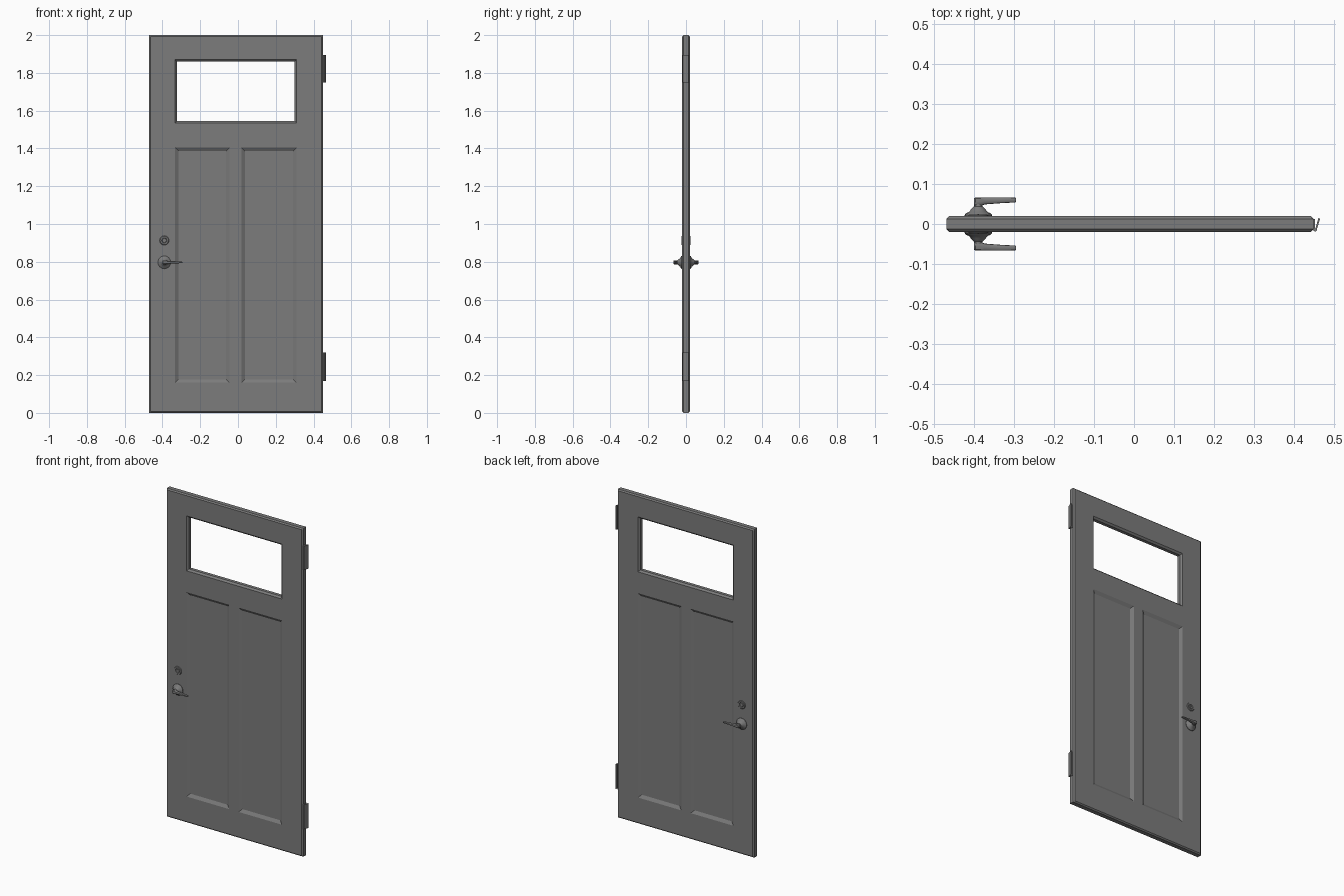
import bpy, bmesh, math

if "Cube" in bpy.data.objects:
    bpy.data.objects.remove(bpy.data.objects["Cube"])

grey = bpy.data.materials.new("dark grey")
grey.diffuse_color = (0.2, 0.2, 0.2, 1)
grey.use_nodes = True
grey.node_tree.nodes["Principled BSDF"].inputs["Base Color"].default_value = grey.diffuse_color


def finish(name, bm, smooth=False):
    """Turn a bmesh into a named object."""
    bmesh.ops.recalc_face_normals(bm, faces=bm.faces)
    me = bpy.data.meshes.new(name)
    bm.to_mesh(me)
    bm.free()
    me.materials.append(grey)
    ob = bpy.data.objects.new(name, me)
    bpy.context.collection.objects.link(ob)
    if smooth:
        bpy.ops.object.select_all(action='DESELECT')
        ob.select_set(True)
        bpy.context.view_layer.objects.active = ob
        bpy.ops.object.shade_smooth_by_angle(angle=math.radians(35))
    return ob


def loft(bm, rings):
    """Skin closed rings of points and cap both ends."""
    rows = [[bm.verts.new(p) for p in r] for r in rings]
    n = len(rows[0])
    for a, b in zip(rows, rows[1:]):
        for i in range(n):
            j = (i + 1) % n
            bm.faces.new((a[i], a[j], b[j], b[i]))
    bm.faces.new(rows[0])
    bm.faces.new(rows[-1])


def lathe(name, profile, x, z, side, n=24):
    """Turned part about the y axis; profile is (radius, height)."""
    bm = bmesh.new()
    loft(bm, [[(x + r * math.cos(2 * math.pi * i / n), side * h,
                z + r * math.sin(2 * math.pi * i / n)) for i in range(n)]
              for r, h in profile])
    return finish(name, bm, True)


# Door slab: a grid on each side, with chamfered border, joined at the rim
T, C = 0.02, 0.007
XS = [-0.47, -0.47 + C, -0.333, -0.045, 0.018, 0.31, 0.45 - C, 0.45]
ZS = [0, C, 0.16, 1.405, 1.535, 1.87, 2 - C, 2]
bm = bmesh.new()
panels, windows, grids = [], [], []
for side in (-1, 1):
    g = [[bm.verts.new((x, side * (T - C if i in (0, 7) or k in (0, 7) else T), z))
          for k, z in enumerate(ZS)] for i, x in enumerate(XS)]
    grids.append(g)
    window = []
    for i in range(7):
        for k in range(7):
            f = bm.faces.new((g[i][k], g[i + 1][k], g[i + 1][k + 1], g[i][k + 1]))
            if k == 2 and i in (2, 4):
                panels.append([f])
            if k == 4 and 2 <= i <= 4:
                window.append(f)
    windows.append(window)
bmesh.ops.bridge_loops(bm, edges=[e for e in bm.edges if e.is_boundary])
bmesh.ops.recalc_face_normals(bm, faces=bm.faces)
bm.normal_update()

# Sunk panels with sloped borders, and the sloped window frame
for p in panels:
    bmesh.ops.inset_region(bm, faces=p, thickness=0.018, depth=-0.011, use_even_offset=True)
for w in windows:
    bmesh.ops.inset_region(bm, faces=w, thickness=0.010, depth=-0.010, use_even_offset=True)
bmesh.ops.delete(bm, geom=[f for w in windows for f in w], context='FACES')
bmesh.ops.bridge_loops(bm, edges=[e for e in bm.edges if e.is_boundary])
finish("door_slab", bm)

# Lever handles and locks, mirrored front and back
HX, HZ, LZ = -0.39, 0.797, 0.913
ROSE = [(.034, .017), (.034, .023), (.031, .027), (.023, .030),
        (.018, .037), (.011, .044), (.010, .052)]
LOCK = [(.025, .017), (.025, .021), (.022, .024), (.014, .024), (.012, .0215), (.0105, .0235)]
# lever sections: x, inner y, outer y, half height
LEVER = [(-.401, .047, .064, .008), (-.397, .045, .067, .011), (-.384, .045, .067, .011),
         (-.374, .049, .067, .008), (-.335, .052, .067, .006), (-.298, .054, .066, .004),
         (-.295, .056, .065, .003)]
for side, word in ((-1, "front"), (1, "back")):
    lathe(word + "_handle_rose", ROSE, HX, HZ, side)
    lathe(word + "_lock_ring", LOCK, HX, LZ, side)
    bm = bmesh.new()
    rings = []
    for x, y0, y1, h in LEVER:
        m, d = (y0 + y1) / 2, (y1 - y0) / 2
        ring = []
        for a in range(12):
            c, s = math.cos(a * math.pi / 6), math.sin(a * math.pi / 6)
            # rounded-rectangle section
            ring.append((x, side * (m + d * math.copysign(abs(c) ** .6, c)),
                         HZ + h * math.copysign(abs(s) ** .6, s)))
        rings.append(ring)
    loft(bm, rings)
    finish(word + "_lever", bm, True)
    # key slot plate
    bm = bmesh.new()
    loft(bm, [[(HX + sx * .0015, side * y, LZ + sz * .006)
               for sx, sz in ((-1, -1), (1, -1), (1, 1), (-1, 1))] for y in (.022, .0245)])
    finish(word + "_key_slot", bm)

# Hinges: one leaf on the door edge, one swung open, and a knuckle
for word, z0, z1 in (("lower", 0.17, 0.32), ("upper", 0.75 + 1, 1.895)):
    leaves = {"fixed": [(.448, -.016), (.453, -.016), (.453, .013), (.448, .013)],
              "open": [(.453, -.016), (.457, -.017), (.466, .013), (.462, .015)]}
    for kind, outline in leaves.items():
        bm = bmesh.new()
        loft(bm, [[(x, y, z) for x, y in outline] for z in (z0, z1)])
        finish(f"{word}_hinge_{kind}_leaf", bm)
    bm = bmesh.new()
    loft(bm, [[(.454 + .004 * math.cos(a * math.pi / 6), -.015 + .004 * math.sin(a * math.pi / 6), z)
               for a in range(12)] for z in (z0, z1)])
    finish(word + "_hinge_knuckle", bm, True)
